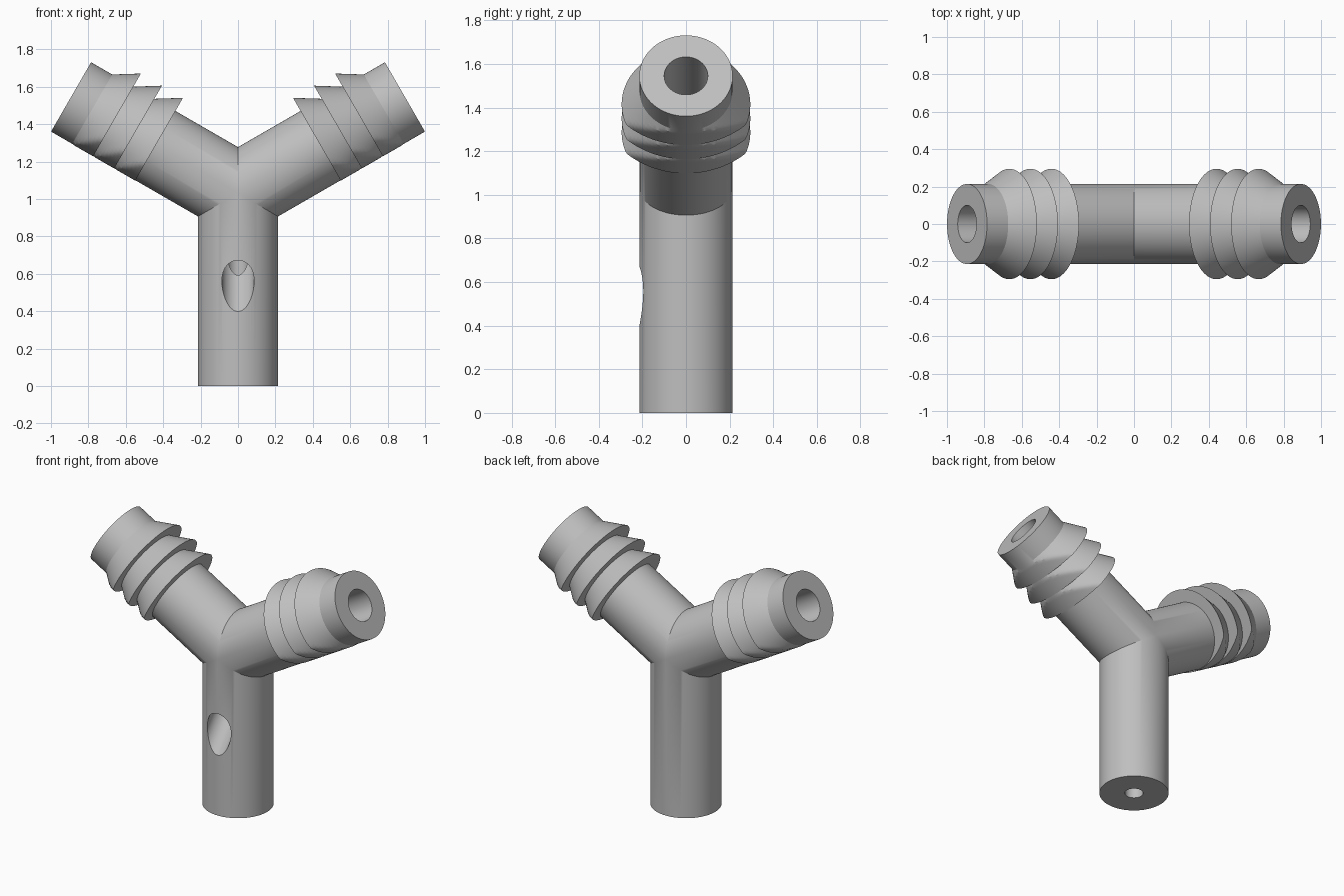
import bpy
import bmesh
from math import sin, cos, pi, radians, sqrt
from mathutils import Matrix

default_cube = bpy.data.objects.get("Cube")
if default_cube:
    bpy.data.objects.remove(default_cube, do_unlink=True)

SEGMENTS = 96
RADIUS = 0.214          # outer tube radius
JOINT = 1.03            # height where the three tubes meet
ARM = 1.0306            # arm length from the joint
BARB_RADIUS = 0.295
BARB_PITCH = 0.13
FIRST_BARB = 0.90       # where the outermost barb starts to flare

grey = bpy.data.materials.new("plain_grey")
grey.use_nodes = True
tone = (0.52, 0.52, 0.52, 1)
grey.diffuse_color = tone
grey.node_tree.nodes["Principled BSDF"].inputs["Base Color"].default_value = tone


def underside_limit(t):
    """Radius allowed at angle t so that barbs fade out under the arm."""
    offset, big = 0.19, 0.406
    return offset * cos(t) + sqrt(big ** 2 - (offset * sin(t)) ** 2)


def lathe(name, profile, matrix, flip=1, limit=None):
    """Closed solid from (position, radius) rings along local z."""
    bm = bmesh.new()
    rings = []
    for along, radius in profile:
        ring = []
        for i in range(SEGMENTS):
            t = 2 * pi * i / SEGMENTS
            r = min(radius, limit(t)) if limit else radius
            ring.append(bm.verts.new((flip * r * cos(t), r * sin(t), along)))
        rings.append(ring)
    for low, high in zip(rings, rings[1:]):
        for i in range(SEGMENTS):
            j = (i + 1) % SEGMENTS
            bm.faces.new((low[i], low[j], high[j], high[i]))
    bm.faces.new(rings[0][::-1])
    bm.faces.new(rings[-1])
    bm.transform(matrix)
    bmesh.ops.recalc_face_normals(bm, faces=bm.faces)
    mesh = bpy.data.meshes.new(name)
    bm.to_mesh(mesh)
    bm.free()
    mesh.materials.append(grey)
    obj = bpy.data.objects.new(name, mesh)
    bpy.context.collection.objects.link(obj)
    return obj


def combine(target, other, operation):
    mod = target.modifiers.new(operation, "BOOLEAN")
    mod.operation = operation
    mod.solver = "MANIFOLD"
    mod.object = other
    bpy.context.view_layer.objects.active = target
    bpy.ops.object.modifier_apply(modifier=mod.name)
    bpy.data.objects.remove(other, do_unlink=True)


def arm_profile():
    """Plain tube with three flared barbs, from the joint to the tip."""
    rings = [(ARM, RADIUS)]
    steps = 8
    for barb in range(3):
        start = FIRST_BARB - barb * BARB_PITCH
        for k in range(steps + 1):
            f = k / steps
            rings.append((start - f * BARB_PITCH,
                          RADIUS + f * (BARB_RADIUS - RADIUS)))
    rings += [(FIRST_BARB - 3 * BARB_PITCH, RADIUS), (0, RADIUS)]
    return rings[::-1]


def arm_matrix(side):
    return Matrix.Translation((0, 0, JOINT)) @ Matrix.Rotation(side * radians(60), 4, "Y")


# Stem and the two barbed arms
body = lathe("branched_tube", [(0, RADIUS), (JOINT, RADIUS)], Matrix())
for side in (1, -1):
    arm = lathe("barbed_arm", arm_profile(), arm_matrix(side), -side, underside_limit)
    combine(body, arm, "UNION")

# Bores through the arms and stem
for side in (1, -1):
    bore = lathe("arm_bore", [(0, 0.1), (ARM + 0.1, 0.1)], arm_matrix(side), -side)
    combine(body, bore, "DIFFERENCE")
bore = lathe("stem_bore", [(-0.1, 0.057), (JOINT, 0.057)], Matrix())
combine(body, bore, "DIFFERENCE")

# Slanted port in the front of the stem
tilt = Matrix.Translation((0, -RADIUS, 0.535)) @ Matrix.Rotation(radians(-39), 4, "X")
port = lathe("front_port", [(-0.3, 0.086), (0.34, 0.086)], tilt)
combine(body, port, "DIFFERENCE")

# Smooth tubes with crisp edges
bpy.ops.object.select_all(action="DESELECT")
body.select_set(True)
bpy.context.view_layer.objects.active = body
bpy.ops.object.shade_smooth_by_angle(angle=radians(25))
